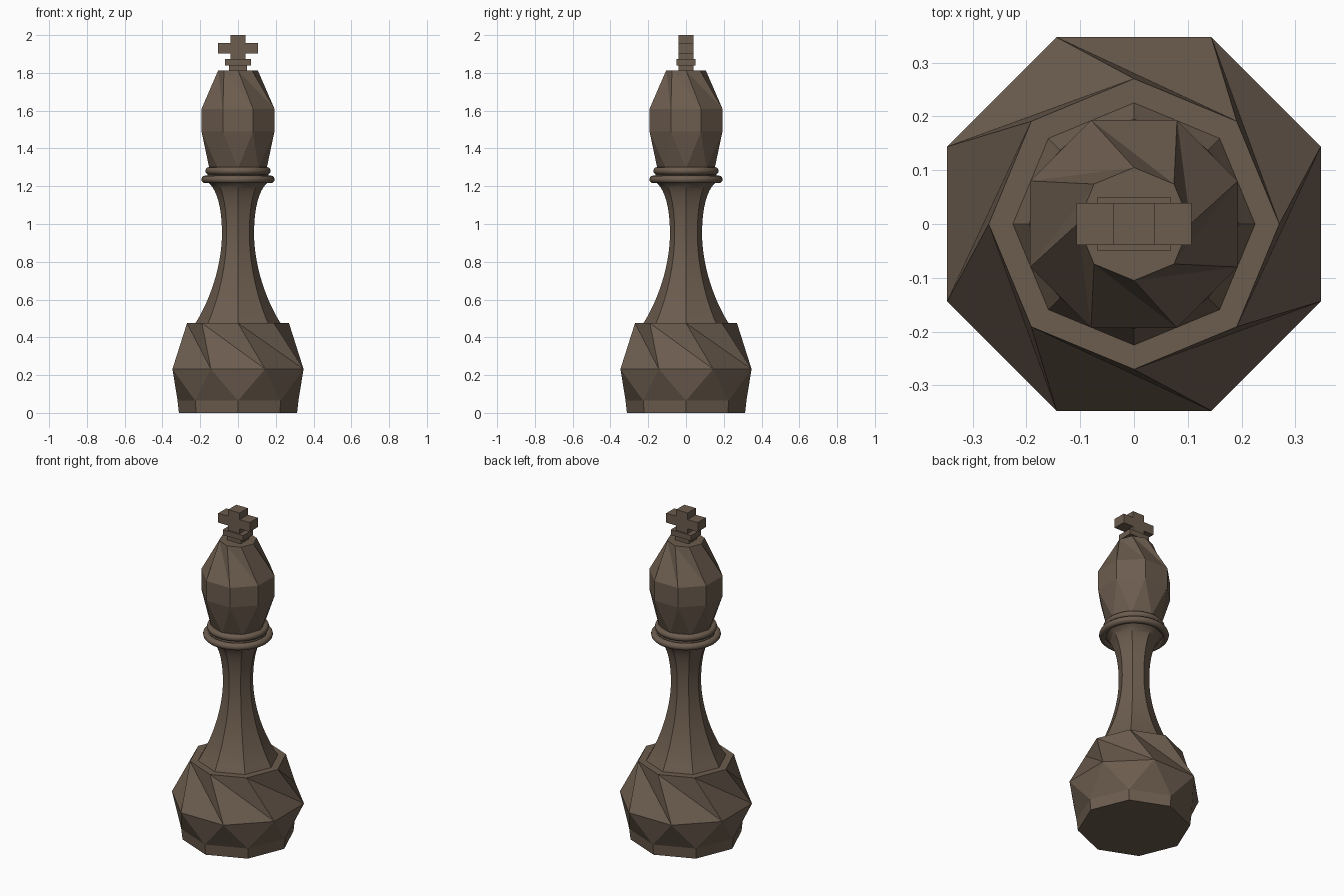
import bpy, bmesh, math
from mathutils import Vector
from mathutils.geometry import interpolate_bezier

if "Cube" in bpy.data.objects:
    bpy.data.objects.remove(bpy.data.objects["Cube"])

wood = bpy.data.materials.new("dark_brown_wood")
wood.diffuse_color = (0.15, 0.108, 0.077, 1)
wood.use_nodes = True
wood.node_tree.nodes["Principled BSDF"].inputs["Base Color"].default_value = wood.diffuse_color
R = 1 / math.cos(math.pi / 8)          # flat-to-corner ratio of an octagon


def finish(name, bm, smooth=False):
    bmesh.ops.recalc_face_normals(bm, faces=bm.faces)
    mesh = bpy.data.meshes.new(name)
    bm.to_mesh(mesh)
    bm.free()
    mesh.materials.append(wood)
    ob = bpy.data.objects.new(name, mesh)
    bpy.context.collection.objects.link(ob)
    if smooth:
        bpy.ops.object.select_all(action='DESELECT')
        ob.select_set(True)
        bpy.context.view_layer.objects.active = ob
        bpy.ops.object.shade_smooth_by_angle(angle=math.radians(35))
    return ob


def ring(bm, r, z, half=0, n=8):
    """Octagonal ring; half turns it by that many half steps."""
    return [bm.verts.new((r * math.cos((2 * i + half) * math.pi / n),
                          r * math.sin((2 * i + half) * math.pi / n), z)) for i in range(n)]


def walls(bm, a, b):
    for i in range(len(a)):
        j = (i + 1) % len(a)
        bm.faces.new((a[i], a[j], b[j], b[i]))


def zigzag(bm, a, b, shift=0):
    """Triangle band between a ring and the half-turned ring above it."""
    n = len(a)
    for i in range(n):
        j = (i + 1) % n
        p, q = b[(i + shift) % n], b[(i + shift + 1) % n]
        bm.faces.new((a[i], a[j], p))
        bm.faces.new((a[j], q, p))


# Faceted base: plinth, flare, then a twisted shoulder
bm = bmesh.new()
r0, r1 = ring(bm, 0.313, 0), ring(bm, 0.32, 0.065)
r2 = ring(bm, 0.347 * R, 0.232, 1)
r3 = ring(bm, 0.27, 0.475)
walls(bm, r0, r1)
zigzag(bm, r1, r2)
zigzag(bm, r2, r3)
bm.faces.new(r0)
bm.faces.new(r3)
finish("base", bm)

# Eight-sided waisted stem
V = Vector
lower = interpolate_bezier(V((0.225, 0.475, 0)), V((0.135, 0.62, 0)),
                           V((0.085, 0.8, 0)), V((0.085, 0.95, 0)), 14)
upper = interpolate_bezier(V((0.085, 0.95, 0)), V((0.085, 1.08, 0)),
                           V((0.11, 1.19, 0)), V((0.165, 1.225, 0)), 14)
bm = bmesh.new()
rings = [ring(bm, p[0], p[1]) for p in lower + upper[1:]]
rings.append(ring(bm, 0.155, 1.30))
for a, b in zip(rings, rings[1:]):
    walls(bm, a, b)
bm.faces.new(rings[0])
bm.faces.new(rings[-1])
finish("stem", bm, smooth=True)

# Two round collar rings
for name, outer, z in (("lower_collar", 0.194, 1.236), ("upper_collar", 0.173, 1.281)):
    bm = bmesh.new()
    loops = []
    for k in range(12):
        t = k * math.tau / 12
        loops.append(ring(bm, outer - 0.02 + 0.02 * math.cos(t), z + 0.02 * math.sin(t), n=48))
    for k in range(12):
        walls(bm, loops[k], loops[(k + 1) % 12])
    finish(name, bm, smooth=True)

# Faceted head with a straight band and a twisted crown
bm = bmesh.new()
h0 = ring(bm, 0.152, 1.295)
h1, h2 = ring(bm, 0.193 * R, 1.49, 1), ring(bm, 0.193 * R, 1.61, 1)
h3 = ring(bm, 0.105, 1.813)
zigzag(bm, h0, h1)
walls(bm, h1, h2)
zigzag(bm, h2, h3)
bm.faces.new(h0)
bm.faces.new(h3)
finish("head", bm)


# Finial: neck, slab and cross
def extruded(name, outline, depth):
    bm = bmesh.new()
    front = [bm.verts.new((x, -depth, z)) for x, z in outline]
    back = [bm.verts.new((x, depth, z)) for x, z in outline]
    walls(bm, front, back)
    bm.faces.new(front)
    bm.faces.new(back)
    finish(name, bm)


def mirrored(half):
    return half + [(-x, z) for x, z in reversed(half)]


extruded("finial_neck", mirrored([(0.047, 1.80), (0.047, 1.842)]), 0.04)
extruded("finial_slab", mirrored([(0.069, 1.84), (0.069, 1.873)]), 0.049)
extruded("cross", mirrored([(0.039, 1.87), (0.039, 1.902), (0.107, 1.902),
                            (0.107, 1.959), (0.039, 1.959), (0.039, 2.0)]), 0.039)
